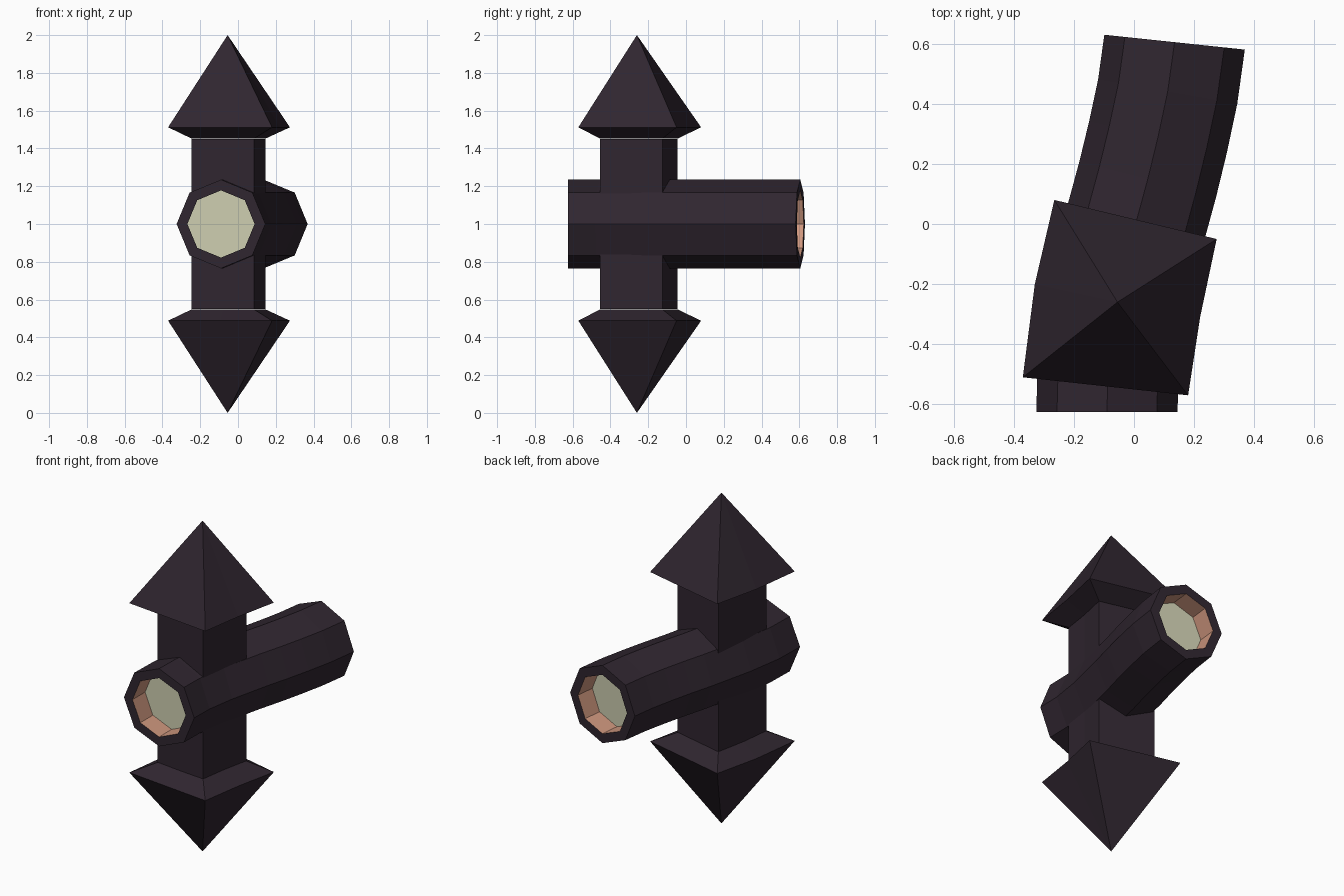
import bpy, bmesh, math
from mathutils import Vector

if "Cube" in bpy.data.objects:
    bpy.data.objects.remove(bpy.data.objects["Cube"], do_unlink=True)


def material(name, color):
    mat = bpy.data.materials.new(name)
    mat.use_nodes = True
    mat.diffuse_color = (*color, 1)
    bsdf = mat.node_tree.nodes["Principled BSDF"]
    bsdf.inputs["Base Color"].default_value = (*color, 1)
    bsdf.inputs["Roughness"].default_value = 0.9
    return mat


DARK = material("dark plum", (0.029, 0.019, 0.029))
PEACH = material("peach", (0.62, 0.31, 0.21))
CREAM = material("pale cream", (0.62, 0.62, 0.44))


def loft(name, rings, mats, slots=None, caps=None):
    """Skin a list of rings; a one-point ring closes to a tip."""
    bm = bmesh.new()
    loops = [[bm.verts.new(p) for p in ring] for ring in rings]
    for k, (a, b) in enumerate(zip(loops, loops[1:])):
        n = max(len(a), len(b))
        for i in range(n):
            j = (i + 1) % n
            if len(b) == 1:
                face = bm.faces.new((a[i], a[j], b[0]))
            else:
                face = bm.faces.new((a[i], a[j], b[j], b[i]))
            face.material_index = slots[k] if slots else 0
    for end in (loops[0], loops[-1]):
        if len(end) > 2:
            bm.faces.new(end).material_index = caps or 0
    bmesh.ops.recalc_face_normals(bm, faces=bm.faces)
    mesh = bpy.data.meshes.new(name)
    bm.to_mesh(mesh)
    bm.free()
    for mat in mats:
        mesh.materials.append(mat)
    obj = bpy.data.objects.new(name, mesh)
    bpy.context.collection.objects.link(obj)
    return obj


# Bent octagonal tube with a shallow socket in each end
path = [(-0.09, -0.625), (-0.086, -0.46), (-0.055, -0.26), (0.008, 0.01),
        (0.046, 0.15), (0.08, 0.29), (0.112, 0.44), (0.135, 0.605)]
path = [Vector((x, y, 1)) for x, y in path]
start_dir, end_dir = Vector((0, 1, 0)), Vector((0.105, 0.995, 0))


def octagon(center, tangent, radius):
    side = Vector((tangent.y, -tangent.x, 0)).normalized()
    return [center + radius * (math.cos(a) * side + math.sin(a) * Vector((0, 0, 1)))
            for a in (i * math.pi / 4 for i in range(8))]


OUTER, INNER, DEPTH = 0.235, 0.178, 0.12
tube = []
for i, p in enumerate(path):
    if i == 0:
        t = start_dir
    elif i == len(path) - 1:
        t = end_dir
    else:
        t = path[i + 1] - path[i - 1]
    tube.append(octagon(p, t, OUTER))
first, last = path[0], path[-1]
rings = [octagon(first + start_dir * DEPTH, start_dir, INNER),
         octagon(first, start_dir, INNER), *tube,
         octagon(last, end_dir, INNER),
         octagon(last - end_dir * DEPTH, end_dir, INNER)]
slots = [1] + [0] * (len(rings) - 3) + [1]
loft("bent_tube", rings, (DARK, PEACH, CREAM), slots, caps=2)

# Square shaft crossing the tube, skewed to follow its bend
shaft = [(-0.245, -0.42), (-0.08, -0.44), (0.085, -0.455), (0.11, -0.29),
         (0.145, -0.125), (-0.02, -0.085), (-0.185, -0.045), (-0.222, -0.23)]
flare = [(-0.37, -0.51), (-0.095, -0.54), (0.18, -0.57), (0.22, -0.31),
         (0.275, -0.05), (0.005, 0.015), (-0.265, 0.08), (-0.33, -0.2)]


def at(outline, z):
    return [(x, y, z) for x, y in outline]


loft("shaft", [at(shaft, 0.55), at(shaft, 1.45)], (DARK,))

# Pointed heads, mirrored above and below the tube
for name, sign in (("upper_head", 1), ("lower_head", -1)):
    loft(name, [at(shaft, 1 + sign * 0.452), at(flare, 1 + sign * 0.512),
                [(-0.055, -0.26, 1 + sign)]], (DARK,))
